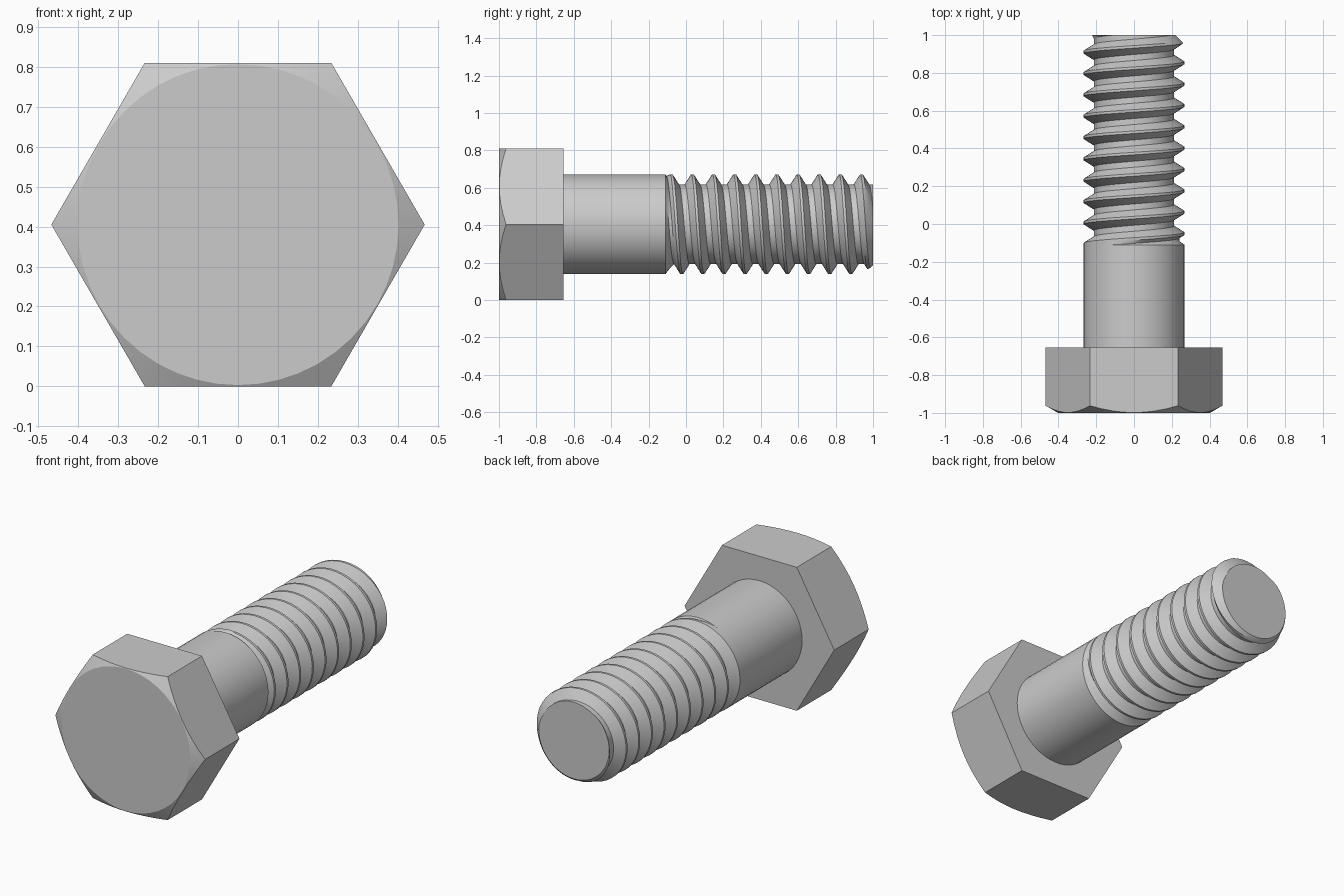
import bpy, bmesh, math

cube = bpy.data.objects.get("Cube")
if cube:
    bpy.data.objects.remove(cube, do_unlink=True)

SEG = 48
AXIS_Z = 0.405
APOTHEM = 0.405
SHANK_R, ROOT_R = 0.267, 0.213
HEAD_BACK, THREAD_START, TIP = -0.655, -0.11, 1.0
PITCH, CREST_Y = 0.113, 0.147


def lathe(name, column, angle=30):
    """Skin columns of (radius, y) points, one per angle, and cap both ends."""
    bm = bmesh.new()
    cols = []
    for i in range(SEG):
        a = math.tau * i / SEG
        cols.append([bm.verts.new((r * math.sin(a), y, AXIS_Z + r * math.cos(a)))
                     for r, y in column(a)])
    for i in range(SEG):
        a, b = cols[i], cols[(i + 1) % SEG]
        for j in range(len(a) - 1):
            bm.faces.new((a[j], a[j + 1], b[j + 1], b[j]))
    bm.faces.new([c[0] for c in cols])
    bm.faces.new([c[-1] for c in reversed(cols)])
    bmesh.ops.remove_doubles(bm, verts=bm.verts, dist=1e-5)
    bmesh.ops.recalc_face_normals(bm, faces=bm.faces)
    mesh = bpy.data.meshes.new(name)
    bm.to_mesh(mesh)
    bm.free()
    obj = bpy.data.objects.new(name, mesh)
    bpy.context.collection.objects.link(obj)
    bpy.ops.object.select_all(action='DESELECT')
    obj.select_set(True)
    bpy.context.view_layer.objects.active = obj
    bpy.ops.object.shade_smooth_by_angle(angle=math.radians(angle))
    return obj


# Hexagonal head, its front corners cut back by a 30 degree cone
def head_column(a):
    sixth = math.tau / 6
    rim = APOTHEM / math.cos((a + sixth / 2) % sixth - sixth / 2)
    face_r = APOTHEM - 0.003
    cut = (rim - face_r) * math.tan(math.radians(30))
    return [(face_r, -1), (rim, -1 + cut), (rim, HEAD_BACK)]


lathe("hex_head", head_column, 15)

# Plain shank
lathe("shank", lambda a: [(SHANK_R, HEAD_BACK), (SHANK_R, THREAD_START)])


# Right-hand thread with a tapered run-out and a chamfered tip
def thread_radius(y, a):
    t = (y - CREST_Y) / PITCH - a / math.tau
    off = abs(t - round(t))
    k = min(max((off - 0.06) / 0.3, 0), 1)
    r = SHANK_R + (ROOT_R - SHANK_R) * k
    r = max(r, SHANK_R - 1.4 * (y - THREAD_START))
    return min(r, 0.22 + (TIP - y))


def thread_column(a):
    knots = (-0.36, -0.21, -0.06, 0.06, 0.21, 0.36)
    points = []
    for turn in range(-5, 11):
        for k in knots:
            y = CREST_Y + PITCH * (turn + a / math.tau + k)
            y = min(max(y, THREAD_START), TIP)
            points.append((thread_radius(y, a), y))
    return points


# Shift each column by whole turns at the seam so the helix closes
def closed_thread():
    bm = bmesh.new()
    cols = []
    for i in range(SEG + 1):
        a = math.tau * i / SEG
        cols.append([bm.verts.new((r * math.sin(a), y, AXIS_Z + r * math.cos(a)))
                     for r, y in thread_column(a)])
    for a, b in zip(cols, cols[1:]):
        for j in range(len(a) - 1):
            bm.faces.new((a[j], a[j + 1], b[j + 1], b[j]))
    bm.faces.new([c[0] for c in cols[:-1]])
    bm.faces.new([c[-1] for c in reversed(cols[:-1])])
    bmesh.ops.remove_doubles(bm, verts=bm.verts, dist=1e-5)
    bmesh.ops.recalc_face_normals(bm, faces=bm.faces)
    mesh = bpy.data.meshes.new("threaded_rod")
    bm.to_mesh(mesh)
    bm.free()
    obj = bpy.data.objects.new("threaded_rod", mesh)
    bpy.context.collection.objects.link(obj)
    bpy.ops.object.select_all(action='DESELECT')
    obj.select_set(True)
    bpy.context.view_layer.objects.active = obj
    bpy.ops.object.shade_smooth_by_angle(angle=math.radians(30))


closed_thread()
